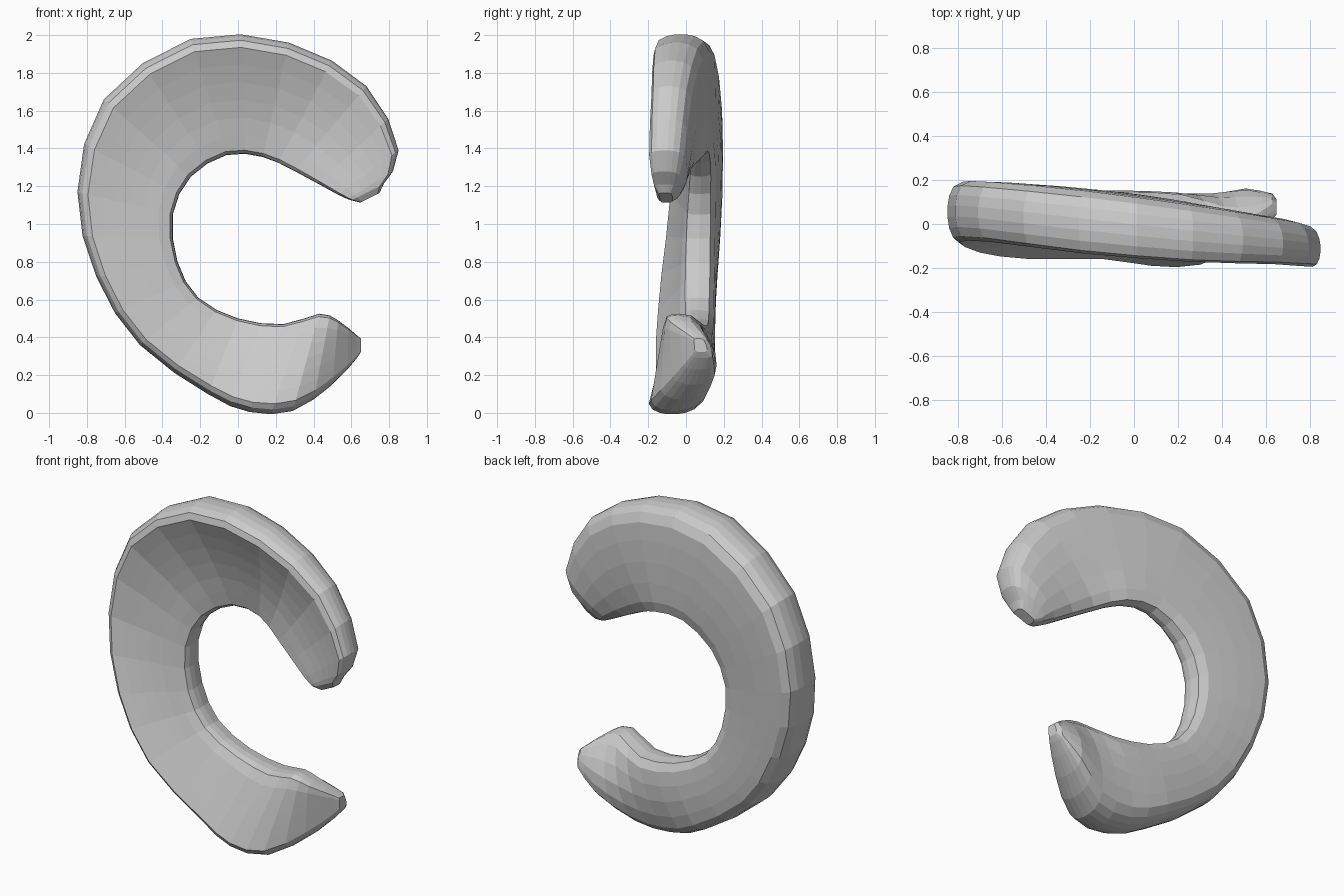
import bpy
import bmesh
from mathutils import Vector

cube = bpy.data.objects.get("Cube")
if cube:
    bpy.data.objects.remove(cube)

# Control sections: outer x, z, inner x, z, front/back depth at the rim
# and at the inner edge, then how far the back bulges
SECTIONS = [
    (.77, 1.21, .60, 1.125, -.17, -.06, -.15, -.05, .01),
    (.85, 1.39, .53, 1.155, -.20, -.03, -.14, -.03, .04),
    (.68, 1.73, .30, 1.28, -.195, .01, -.06, .035, .03),
    (.27, 1.96, .13, 1.355, -.19, .075, .005, .11, .015),
    (-.25, 1.98, -.06, 1.365, -.15, .145, .02, .135, .015),
    (-.71, 1.66, -.25, 1.25, -.09, .19, .015, .145, .015),
    (-.85, 1.17, -.345, 1.05, -.09, .195, 0, .145, .01),
    (-.75, .72, -.32, .80, -.14, .165, -.01, .145, .01),
    (-.52, .36, -.21, .61, -.17, .13, -.01, .14, .02),
    (-.16, .10, 0, .50, -.17, .11, -.01, .135, .03),
    (.06, .005, .24, .47, -.20, .06, -.05, .12, .05),
    (.29, .01, .43, .525, -.19, .06, -.11, .04, .09),
    (.50, .15, .53, .49, -.07, .13, -.09, .04, .07),
    (.63, .29, .63, .41, .03, .14, .02, .10, .01),
]

# Wedge cross-section: (inner-to-outer fraction, front-to-back fraction)
RING = [(0, .5), (.005, .25), (.03, .06), (.15, 0), (.3, 0), (.45, 0), (.6, 0), (.75, 0), (.89, 0),
        (.95, .1), (.985, .25), (1, .42), (1, .6), (.985, .77), (.945, .92), (.86, 1),
        (.7, 1), (.5, 1), (.3, 1), (.12, 1), (.02, .88)]


def midpoint(i):
    """Smooth halfway section between controls i and i + 1."""
    a, b, c, d = (SECTIONS[min(max(k, 0), len(SECTIONS) - 1)] for k in range(i - 1, i + 3))
    return [(9 * (q + r) - p - s) / 16 for p, q, r, s in zip(a, b, c, d)]


def ring_points(section):
    ox, oz, ix, iz, fo, bo, fi, bi, bulge = section
    # The front is hollower towards the top
    hollow = 1 + .25 * oz
    for u, v in RING:
        front = fi + (fo - fi) * min(1, u / .95) ** hollow
        back = bi + (bo - bi) * u + bulge * 4 * u * (1 - u)
        yield Vector((ix + (ox - ix) * u, front + (back - front) * v, iz + (oz - iz) * u))


# Sweep the wedge round the crescent
bm = bmesh.new()
rings = []
for i, section in enumerate(SECTIONS):
    rings.append([bm.verts.new(p) for p in ring_points(section)])
    if i < len(SECTIONS) - 1:
        rings.append([bm.verts.new(p) for p in ring_points(midpoint(i))])
count = len(RING)


def bridge(a, b):
    for k in range(count):
        n = (k + 1) % count
        bm.faces.new((a[k], a[n], b[n], b[k]))


for a, b in zip(rings, rings[1:]):
    bridge(a, b)

# Rounded horn tips
for ring, push in ((rings[0], Vector((.01, 0, -.03))), (rings[-1], Vector((.02, 0, .01)))):
    centre = sum((v.co for v in ring), Vector()) / count
    inner = [bm.verts.new(centre + (v.co - centre) * .6 + push) for v in ring]
    bridge(ring, inner)
    bm.faces.new(inner)
bmesh.ops.recalc_face_normals(bm, faces=bm.faces)

mesh = bpy.data.meshes.new("crescent_wedge")
bm.to_mesh(mesh)
bm.free()
crescent = bpy.data.objects.new("crescent_wedge", mesh)
bpy.context.collection.objects.link(crescent)

# Plain grey surface with flat facets
grey = bpy.data.materials.new("light_grey")
grey.use_nodes = True
colour = (.6, .6, .6, 1)
grey.diffuse_color = colour
grey.node_tree.nodes["Principled BSDF"].inputs["Base Color"].default_value = colour
mesh.materials.append(grey)
